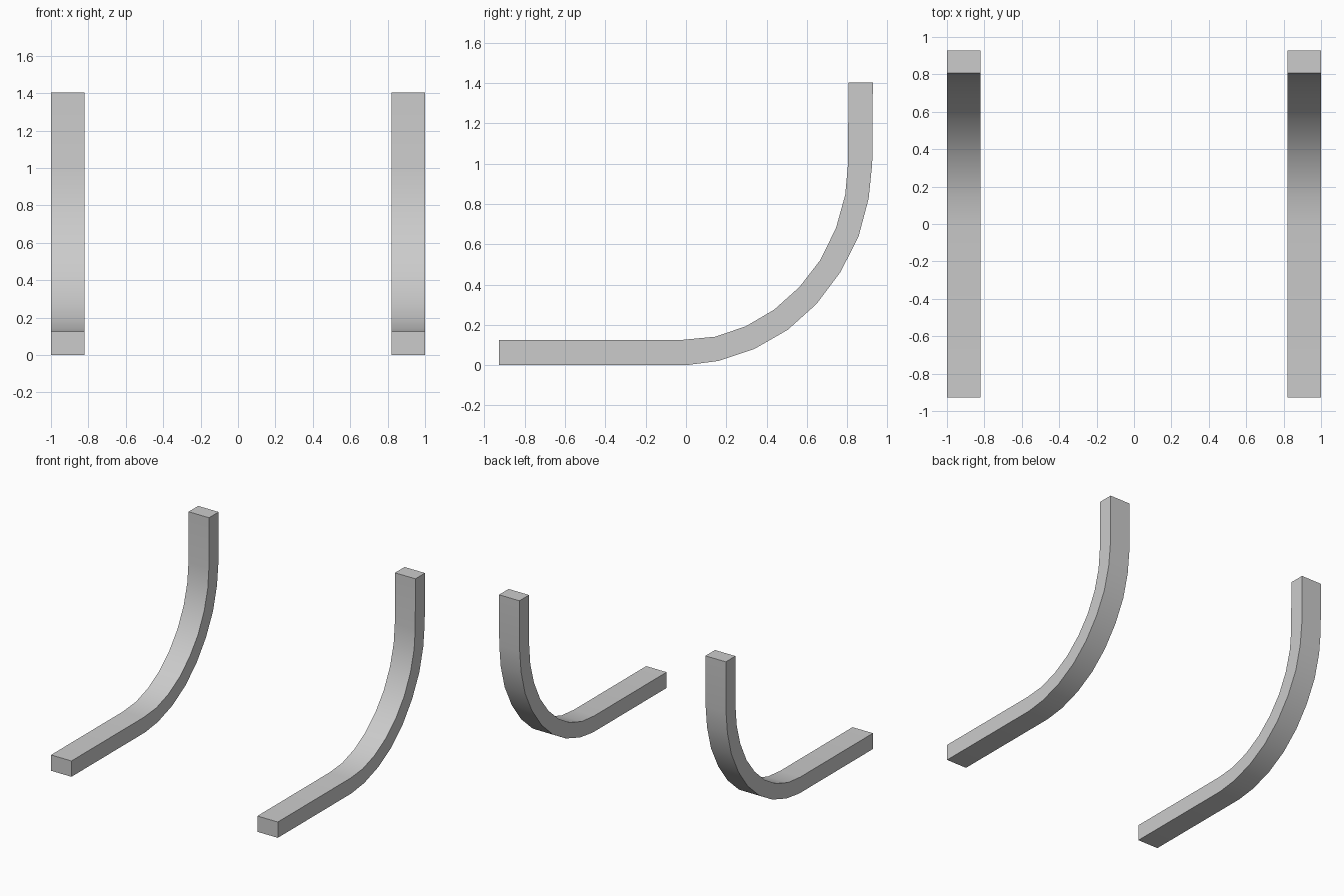
import bpy, bmesh, math

if "Cube" in bpy.data.objects:
    bpy.data.objects.remove(bpy.data.objects["Cube"])

# Side profile (y, z): outer edge from the front foot to the top, then inner edge back
OUTER = [(-0.927, 0), (0, 0), (0.161, 0.021), (0.34, 0.081), (0.504, 0.175),
         (0.648, 0.304), (0.767, 0.463), (0.856, 0.638), (0.906, 0.825),
         (0.924, 1.0), (0.927, 1.403)]
INNER = [(0.806, 1.403), (0.804, 1.0), (0.79, 0.845), (0.744, 0.68), (0.666, 0.521),
         (0.563, 0.388), (0.437, 0.275), (0.295, 0.192), (0.143, 0.141),
         (-0.015, 0.126), (-0.927, 0.126)]
X_IN, X_OUT = 0.82, 1.0


def curved_rail(name, x0, x1):
    bm = bmesh.new()
    # Pair inner and outer points so each segment is a clean box of quads
    rings = []
    for (yo, zo), (yi, zi) in zip(OUTER, reversed(INNER)):
        rings.append([bm.verts.new(p) for p in
                      ((x0, yo, zo), (x1, yo, zo), (x1, yi, zi), (x0, yi, zi))])
    for a, b in zip(rings, rings[1:]):
        for i in range(4):
            j = (i + 1) % 4
            bm.faces.new((a[i], a[j], b[j], b[i]))
    # End caps
    bm.faces.new(rings[0])
    bm.faces.new(rings[-1])
    bmesh.ops.recalc_face_normals(bm, faces=bm.faces)
    mesh = bpy.data.meshes.new(name)
    bm.to_mesh(mesh)
    bm.free()
    obj = bpy.data.objects.new(name, mesh)
    bpy.context.collection.objects.link(obj)
    # Smooth along the bend, sharp at the box edges
    bpy.ops.object.select_all(action='DESELECT')
    obj.select_set(True)
    bpy.context.view_layer.objects.active = obj
    bpy.ops.object.shade_smooth_by_angle(angle=math.radians(30))


# Left and right rails
curved_rail("left_curved_rail", -X_OUT, -X_IN)
curved_rail("right_curved_rail", X_IN, X_OUT)
